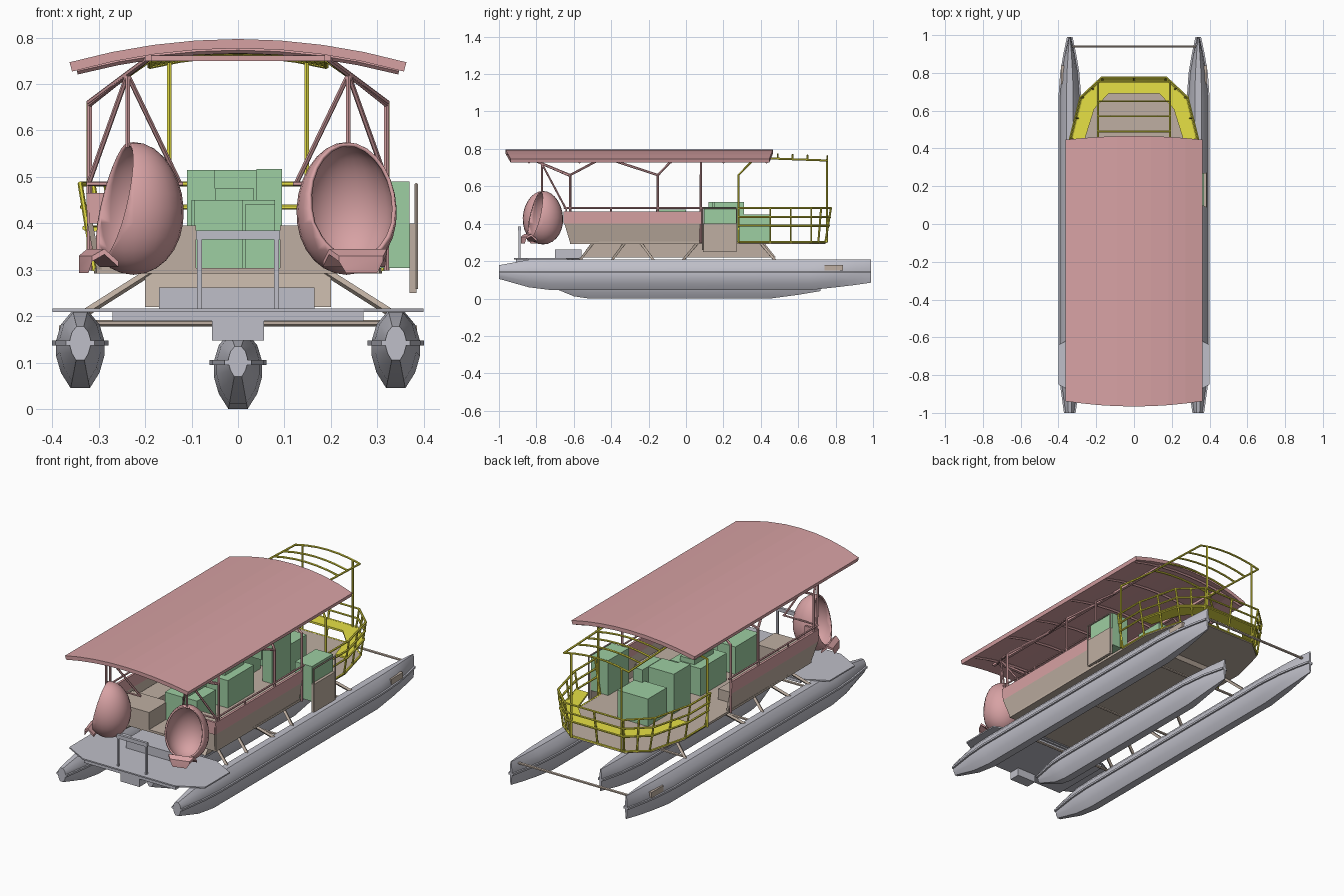
import bpy, bmesh, math
from mathutils import Vector

if "Cube" in bpy.data.objects:
    bpy.data.objects.remove(bpy.data.objects["Cube"])

def mat(name, c):
    m = bpy.data.materials.new(name)
    m.diffuse_color = (*c, 1)
    m.use_nodes = True
    m.node_tree.nodes["Principled BSDF"].inputs["Base Color"].default_value = m.diffuse_color
    return m

RED = mat("red", (0.68, 0.36, 0.37))
BROWN = mat("brown", (0.52, 0.43, 0.36))
GREEN = mat("green", (0.34, 0.62, 0.36))
YELLOW = mat("yellow", (0.80, 0.75, 0.06))
GREY = mat("grey", (0.52, 0.52, 0.58))

def finish(name, bm, m, smooth=None):
    bmesh.ops.recalc_face_normals(bm, faces=bm.faces[:])
    me = bpy.data.meshes.new(name)
    bm.to_mesh(me)
    bm.free()
    ob = bpy.data.objects.new(name, me)
    bpy.context.collection.objects.link(ob)
    me.materials.append(m)
    if smooth:
        bpy.ops.object.select_all(action='DESELECT')
        ob.select_set(True)
        bpy.context.view_layer.objects.active = ob
        bpy.ops.object.shade_smooth_by_angle(angle=math.radians(smooth))
    return ob

def loft(name, rings, m, smooth=None):
    bm = bmesh.new()
    vs = [[bm.verts.new(p) for p in r] for r in rings]
    n = len(vs[0])
    for a, b in zip(vs, vs[1:]):
        for i in range(n):
            bm.faces.new((a[i], a[(i + 1) % n], b[(i + 1) % n], b[i]))
    bm.faces.new(vs[0])
    bm.faces.new(vs[-1])
    return finish(name, bm, m, smooth)

def plate(name, pts, z0, z1, m):
    return loft(name, [[(x, y, z) for x, y in pts] for z in (z0, z1)], m)

def box(name, x0, x1, y0, y1, z0, z1, m):
    return plate(name, [(x0, y0), (x1, y0), (x1, y1), (x0, y1)], z0, z1, m)

def tubes(name, paths, r, m, n=6):
    bm = bmesh.new()
    for path in paths:
        for a, b in zip(path, path[1:]):
            a, b = Vector(a), Vector(b)
            d = b - a
            mx = d.to_track_quat('Z', 'Y').to_matrix().to_4x4()
            mx.translation = (a + b) / 2
            bmesh.ops.create_cone(bm, cap_ends=True, segments=n, radius1=r, radius2=r,
                                  depth=d.length + r * 0.6, matrix=mx)
    return finish(name, bm, m)

def both(paths):
    return [[(s * x, y, z) for x, y, z in p] for p in paths for s in (1, -1)]

# Pontoons: stations are (y, half width, bottom z, top z)
SECTION = [(0.35, 1), (0.8, 0.83), (1, 0.62), (1, 0.42), (0.8, 0.2), (0.4, 0)]
SECTION += [(-x, z) for x, z in reversed(SECTION)]

def pontoon(name, cx, stations, fin_z):
    loft(name, [[(cx + x * w, y, b + z * (t - b)) for x, z in SECTION]
                for y, w, b, t in stations], GREY, 35)
    edge = [(w + 0.009, y) for y, w, b, t in stations]
    plate(name + "_fin", [(cx + x, y) for x, y in edge] + [(cx - x, y) for x, y in reversed(edge)],
          fin_z - 0.005, fin_z + 0.005, GREY)

outer = [(-1, 0.022, 0.105, 0.178), (-0.84, 0.044, 0.06, 0.208), (-0.72, 0.052, 0.045, 0.21),
         (0.66, 0.052, 0.045, 0.21), (0.8, 0.042, 0.06, 0.21), (0.9, 0.025, 0.072, 0.21), (0.99, 0.006, 0.085, 0.208)]
middle = [(-0.74, 0.02, 0.07, 0.135), (-0.6, 0.046, 0.012, 0.16), (-0.52, 0.052, 0, 0.165),
          (0.45, 0.052, 0, 0.165), (0.6, 0.035, 0.02, 0.16), (0.72, 0.006, 0.04, 0.155)]
for s in (1, -1):
    pontoon("outer_pontoon", 0.34 * s, outer, 0.142)
    box("pontoon_plate", 0.365 * s, 0.386 * s, 0.74, 0.84, 0.15, 0.18, BROWN)
pontoon("centre_pontoon", 0, middle, 0.1)

# Front boarding platform with step and handrail
half = [(0.27, -0.92), (0.4, -0.85), (0.4, -0.64), (0.27, -0.57)]
plate("front_platform", half + [(-x, y) for x, y in reversed(half)], 0.209, 0.216, GREY)
box("platform_beam", -0.27, 0.27, -0.91, -0.58, 0.19, 0.21, GREY)
box("platform_bracket", -0.056, 0.056, -0.91, -0.85, 0.148, 0.19, GREY)
box("boarding_step", -0.17, 0.165, -0.7, -0.56, 0.216, 0.262, GREY)
for s in (1, -1):
    box("platform_rail_post", s * 0.078, s * 0.088, -0.895, -0.885, 0.216, 0.37, GREY)
box("platform_rail_top", -0.09, 0.09, -0.897, -0.883, 0.365, 0.385, GREY)

# Underframe, cross tubes and diagonal struts
loft("underframe", [[(x, -0.56, 0.22), (x, 0.48, 0.22), (x, 0.42, 0.296), (x, -0.5, 0.296)]
                    for x in (-0.2, 0.2)], BROWN)
struts = [[(0.34, a, 0.2), (0.19, b, 0.295)] for a, b in
          ((-0.57, -0.5), (-0.4, -0.33), (-0.17, -0.24), (-0.02, 0.06), (0.48, 0.4))]
tubes("pontoon_struts", both(struts), 0.009, BROWN, 4)
tubes("cross_tubes", [[(-0.34, y, 0.185), (0.34, y, 0.185)] for y in (-0.57, -0.1, 0.42, 0.94)], 0.007, BROWN)

# Deck floor
fl = [(0.305, -0.62), (0.31, 0.46), (0.26, 0.66), (0.16, 0.745)]
plate("deck_floor", fl + [(-x, y) for x, y in reversed(fl)], 0.292, 0.304, BROWN)

# Cabin side walls, flared outward, in two colour bands
def wall(name, s, z0, z1, x0, x1, y0, y1, m):
    t = 0.012
    loft(name, [[(s * x, y, z) for x, y in ((xo - t, yf), (xo, yf), (xo, 0.08), (xo - t, 0.08))]
                for z, xo, yf in ((z0, x0, y0), (z1, x1, y1))], m)

for s in (1, -1):
    wall("lower_side", s, 0.3, 0.4, 0.305, 0.325, -0.62, -0.65, BROWN)
    wall("upper_side", s, 0.4, 0.465, 0.325, 0.327, -0.65, -0.655, RED)
    box("front_seat", s * 0.09, s * 0.3, -0.62, -0.46, 0.304, 0.395, BROWN)
    box("side_bench", s * 0.19, s * 0.3, -0.46, 0.0, 0.304, 0.36, BROWN)
    box("front_panel", s * 0.25, s * 0.32, -0.655, -0.643, 0.4, 0.465, RED)
cabin_rail = [[(0.12, -0.65, 0.485), (0.322, -0.65, 0.485), (0.322, 0.1, 0.485)]]
cabin_rail += [[(0.322, y, 0.46), (0.322, y, 0.487)] for y in (-0.64, -0.4, -0.15, 0.08)]
tubes("cabin_rail", both(cabin_rail), 0.005, RED)

# Green cabinets and crates down the middle and by the gate
for i, b in enumerate([
        (-0.095, 0.01, -0.48, -0.28, 0.304, 0.45), (0.015, 0.08, -0.46, -0.3, 0.304, 0.44),
        (-0.1, 0.08, -0.2, 0.02, 0.304, 0.45), (-0.05, 0.035, -0.16, 0.0, 0.45, 0.475),
        (-0.11, -0.05, 0.12, 0.26, 0.304, 0.515), (-0.05, 0.04, 0.14, 0.26, 0.42, 0.515),
        (0.04, 0.095, 0.15, 0.31, 0.304, 0.517), (-0.09, 0.09, 0.29, 0.45, 0.304, 0.45),
        (0.27, 0.37, 0.095, 0.27, 0.304, 0.49)]):
    box("cabinet_%d" % i, *b, GREEN)
box("gate_panel", 0.37, 0.385, 0.09, 0.27, 0.25, 0.4, BROWN)
tubes("gate_frame", [[(0.384, y, 0.26), (0.384, y, 0.483)] for y in (0.09, 0.27)]
      + [[(0.384, 0.09, 0.483), (0.384, 0.27, 0.483)]], 0.004, BROWN)

# Yellow stern railing and counter
def stern(z, g):
    h = [(0.315 + g, 0.28), (0.315 + g, 0.45), (0.26 + g, 0.67), (0.16 + g * 0.5, 0.75 + g)]
    return [(x, y, z) for x, y in h + [(-x, y) for x, y in reversed(h)]]

rails = [stern(0.39, 0.015), stern(0.435, 0.02), stern(0.485, 0.025), stern(0.302, -0.005)]
low, high = stern(0.3, -0.005), stern(0.485, 0.025)
rails += [[a, b] for a, b in zip(low, high)]
rails += [[[(p + q) / 2 for p, q in zip(h[i], h[i + 1])] for h in (low, high)] for i in range(1, 6)]
tubes("stern_railing", rails, 0.0055, YELLOW)
bm = bmesh.new()
o, n = stern(0.392, 0.012)[1:7], [(x * s, y, 0.392) for s, (x, y) in
    [(1, (0.26, 0.45)), (1, (0.21, 0.61)), (1, (0.135, 0.69))] +
    [(-1, (0.135, 0.69)), (-1, (0.21, 0.61)), (-1, (0.26, 0.45))]]
ov, nv = [bm.verts.new(p) for p in o], [bm.verts.new(p) for p in n]
for i in range(5):
    bm.faces.new((ov[i], ov[i + 1], nv[i + 1], nv[i]))
counter = finish("stern_counter", bm, YELLOW)
counter.modifiers.new("thickness", 'SOLIDIFY').thickness = 0.01

# Yellow stern canopy frame with arched rungs
def arc(y, w, z_edge, z_mid, k=6):
    return [(w * t, y, z_mid - (z_mid - z_edge) * t * t) for t in [i * 2 / k - 1 for i in range(k + 1)]]

frame = [[(0.322, 0.28, 0.3), (0.322, 0.28, 0.66), (0.19, 0.37, 0.752), (0.19, 0.755, 0.738)],
         [(0.148, 0.755, 0.3), (0.148, 0.755, 0.745)]]
tubes("canopy_frame", both(frame) + [arc(y, 0.19, 0.772 - y * 0.045, 0.788 - y * 0.035)
                                     for y in (0.38, 0.49, 0.57, 0.65, 0.755)], 0.0055, YELLOW)

# Arched roof with cross ribs and lengthwise beams
def roof_ring(w, y_of, drop):
    top = [(w * t, y_of(t), 0.797 - 0.05 * t * t - drop) for t in [i / 4 - 1 for i in range(9)]]
    return top + [(x * 0.985, y, z - 0.02) for x, y, z in reversed(top)]

loft("roof", [roof_ring(0.363, lambda t: -0.966 + 0.028 * t * t, 0),
              roof_ring(0.363, lambda t: 0.466 - 0.02 * t * t, 0)], RED)
tubes("roof_ribs", [arc(y, 0.345, 0.728, 0.773, 8) for y in (-0.84, -0.57, -0.35, -0.08, 0.2, 0.43)], 0.007, RED, 4)
for s in (1, -1):
    box("roof_beam", s * 0.186, s * 0.2, -0.88, 0.44, 0.75, 0.765, RED)
box("roof_cross_beam", -0.19, 0.19, -0.855, -0.84, 0.75, 0.762, RED)

# Roof posts and braces
posts = [[(0.32, -0.62, 0.46), (0.32, -0.62, 0.66), (0.193, -0.85, 0.755)],
         [(0.32, -0.62, 0.66), (0.193, -0.44, 0.755)],
         [(0.32, -0.15, 0.46), (0.32, -0.15, 0.66), (0.193, -0.44, 0.755)],
         [(0.32, -0.15, 0.66), (0.193, -0.06, 0.755)],
         [(0.32, 0.08, 0.3), (0.32, 0.08, 0.66), (0.193, 0.08, 0.755)]]
tubes("roof_posts", both(posts), 0.0065, RED)

# Hanging egg chairs and their tripods
def egg_chair(name, cx, facing):
    bm = bmesh.new()
    bmesh.ops.create_uvsphere(bm, u_segments=24, v_segments=14, radius=1)
    for v in bm.verts:
        k = 1 - 0.06 * v.co.z
        v.co = Vector((v.co.x * 0.108 * k, v.co.y * 0.108 * k, v.co.z * 0.143))
    no = Vector(facing).normalized()
    bmesh.ops.bisect_plane(bm, geom=bm.verts[:] + bm.edges[:] + bm.faces[:],
                           plane_co=no * 0.045, plane_no=no, clear_outer=True)
    ob = finish(name, bm, RED, 40)
    ob.location = (cx, -0.765, 0.432)
    ob.modifiers.new("shell", 'SOLIDIFY').thickness = 0.008
    # Curled front lip of the seat
    flat = Vector((no.x, no.y, 0)).normalized()
    side = Vector((-flat.y, flat.x, 0))
    base = Vector((cx, -0.765, 0))
    rings = []
    for out, z, w in ((0.055, 0.318, 0.07), (0.085, 0.345, 0.065), (0.108, 0.33, 0.05), (0.112, 0.305, 0.035)):
        c = base + flat * out
        rings.append([c + side * w + Vector((0, 0, z)), c - side * w + Vector((0, 0, z)),
                      c - side * w + Vector((0, 0, z - 0.012)), c + side * w + Vector((0, 0, z - 0.012))])
    loft(name + "_lip", rings, RED, 40)

egg_chair("right_egg_chair", 0.234, (0.3, -1, 0.25))
egg_chair("left_egg_chair", -0.225, (-1, -0.3, 0.25))
hang = [[(0.238, -0.77, 0.565), (0.238, -0.77, 0.72)],
        [(0.238, -0.77, 0.72), (0.322, -0.645, 0.485)],
        [(0.238, -0.77, 0.72), (0.125, -0.645, 0.485)],
        [(0.238, -0.77, 0.72), (0.32, -0.62, 0.655)]]
tubes("chair_tripods", both(hang), 0.0055, RED)
